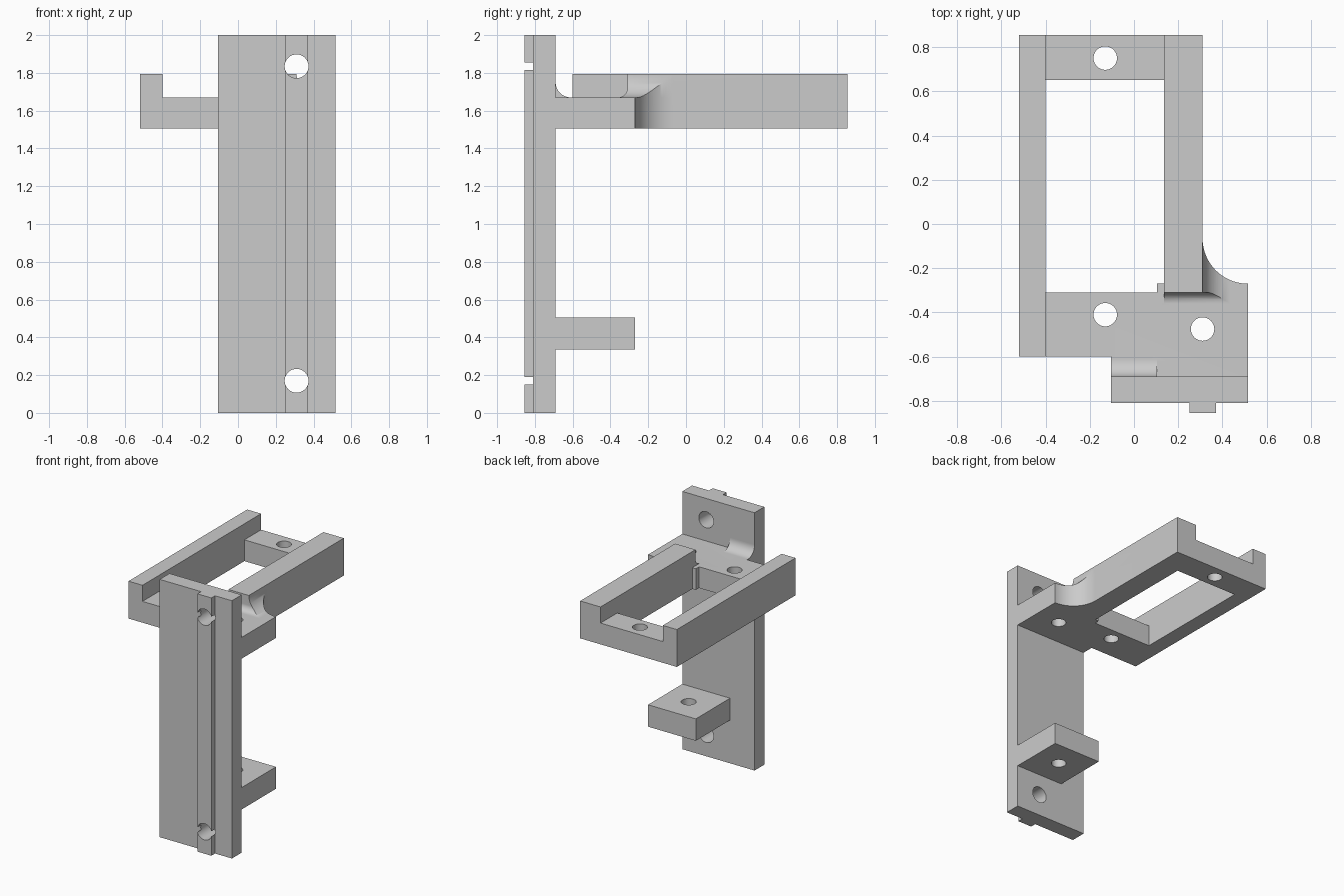
import bpy, bmesh, math

old = bpy.data.objects.get("Cube")
if old:
    bpy.data.objects.remove(old, do_unlink=True)

grey = bpy.data.materials.new("plain grey")
grey.use_nodes = True
grey.diffuse_color = (0.6, 0.6, 0.6, 1)
grey.node_tree.nodes["Principled BSDF"].inputs["Base Color"].default_value = (0.6, 0.6, 0.6, 1)


def arc(cx, cy, r, start, end, n=20):
    angles = [math.radians(start + (end - start) * i / n) for i in range(n + 1)]
    return [(cx + r * math.cos(a), cy + r * math.sin(a)) for a in angles]


def rect(x0, y0, x1, y1):
    return [(x0, y0), (x1, y0), (x1, y1), (x0, y1)]


def circle(cx, cy, r):
    return arc(cx, cy, r, 0, 360, 40)[:-1]


def prism(name, outline, axis, lo, hi):
    """Extrude a flat outline along one axis."""
    place = {"x": lambda u, v, w: (w, u, v),
             "y": lambda u, v, w: (u, w, v),
             "z": lambda u, v, w: (u, v, w)}[axis]
    bm = bmesh.new()
    ends = [[bm.verts.new(place(u, v, w)) for u, v in outline] for w in (lo, hi)]
    for end in ends:
        bm.faces.new(end)
    n = len(outline)
    for i in range(n):
        j = (i + 1) % n
        bm.faces.new((ends[0][i], ends[0][j], ends[1][j], ends[1][i]))
    bmesh.ops.recalc_face_normals(bm, faces=bm.faces)
    mesh = bpy.data.meshes.new(name)
    bm.to_mesh(mesh)
    bm.free()
    mesh.materials.append(grey)
    obj = bpy.data.objects.new(name, mesh)
    bpy.context.collection.objects.link(obj)
    return obj


def combine(obj, tool, operation):
    """Apply a boolean and discard the tool."""
    mod = obj.modifiers.new("combine", "BOOLEAN")
    mod.operation, mod.solver, mod.object = operation, "EXACT", tool
    bpy.context.view_layer.objects.active = obj
    bpy.ops.object.modifier_apply(modifier=mod.name)
    bpy.data.objects.remove(tool, do_unlink=True)


# Shared heights and the rounded inside corner of the platform
BASE, FLOOR, TOP = 1.505, 1.67, 1.795
corner = arc(0.515, -0.065, 0.205, 270, 180)

# Upright plate with its front key rib and two screw holes
plate = prism("mounting_plate", rect(-0.105, -0.81, 0.515, -0.69), "z", 0, 2)
combine(plate, prism("key_rib", rect(0.25, -0.855, 0.37, -0.78), "z", 0, 2), "UNION")
for z in (0.17, 1.835):
    combine(plate, prism("screw_hole", circle(0.31, z, 0.063), "y", -1, -0.5), "DIFFERENCE")

# Platform floor with its rectangular opening
outline = [(-0.52, -0.6), (-0.105, -0.6), (-0.105, -0.69), (0.515, -0.69)]
outline += corner + [(0.31, 0.855), (-0.52, 0.855)]
platform = prism("platform", outline, "z", BASE, FLOOR)
opening = [(-0.4, -0.31), (0.105, -0.31), (0.105, -0.27),
           (0.135, -0.27), (0.135, 0.65), (-0.4, 0.65)]
combine(platform, prism("opening", opening, "z", 1.4, 1.9), "DIFFERENCE")

# Side rail on the right
combine(platform, prism("right_rail", rect(-0.52, -0.6, -0.4, 0.855), "z", BASE, TOP), "UNION")

# Side rail on the left, blended into the floor at its side and front end
profile = [(0.135, 1.6), (0.435, 1.6)] + arc(0.435, TOP, 0.125, 270, 180) + [(0.135, TOP)]
rail = prism("left_rail", profile, "y", -0.36, 0.855)
plan = [(0, -0.5), (0.515, -0.5)] + corner + [(0.31, 0.9), (0, 0.9)]
combine(rail, prism("rail_plan", plan, "z", 1.5, 1.9), "INTERSECT")
side = [(-0.36, 1.55), (0.9, 1.55), (0.9, 1.9), (-0.31, 1.9)]
side += arc(-0.36, FLOOR + 0.05, 0.05, 0, -90)
combine(rail, prism("rail_side", side, "x", 0, 0.6), "INTERSECT")
combine(platform, rail, "UNION")

# Fillet between floor and plate
fillet = [(-0.69, 1.6), (-0.61, 1.6)] + arc(-0.61, FLOOR + 0.08, 0.08, 270, 180)
combine(platform, prism("plate_fillet", fillet, "x", -0.105, 0.105), "UNION")

# Lower shelf
shelf = prism("lower_shelf", rect(0.105, -0.69, 0.515, -0.27), "z", 0.335, 0.505)

# Vertical holes
for obj, x, y in ((platform, -0.13, 0.75), (platform, -0.13, -0.41),
                  (platform, 0.31, -0.475), (shelf, 0.31, -0.475)):
    combine(obj, prism("pin_hole", circle(x, y, 0.053), "z", 0.2, 1.9), "DIFFERENCE")

# Smooth the curved walls, keep the edges crisp
for obj in (plate, platform, shelf):
    bpy.ops.object.select_all(action="DESELECT")
    obj.select_set(True)
    bpy.context.view_layer.objects.active = obj
    bpy.ops.object.shade_smooth_by_angle(angle=math.radians(30))
